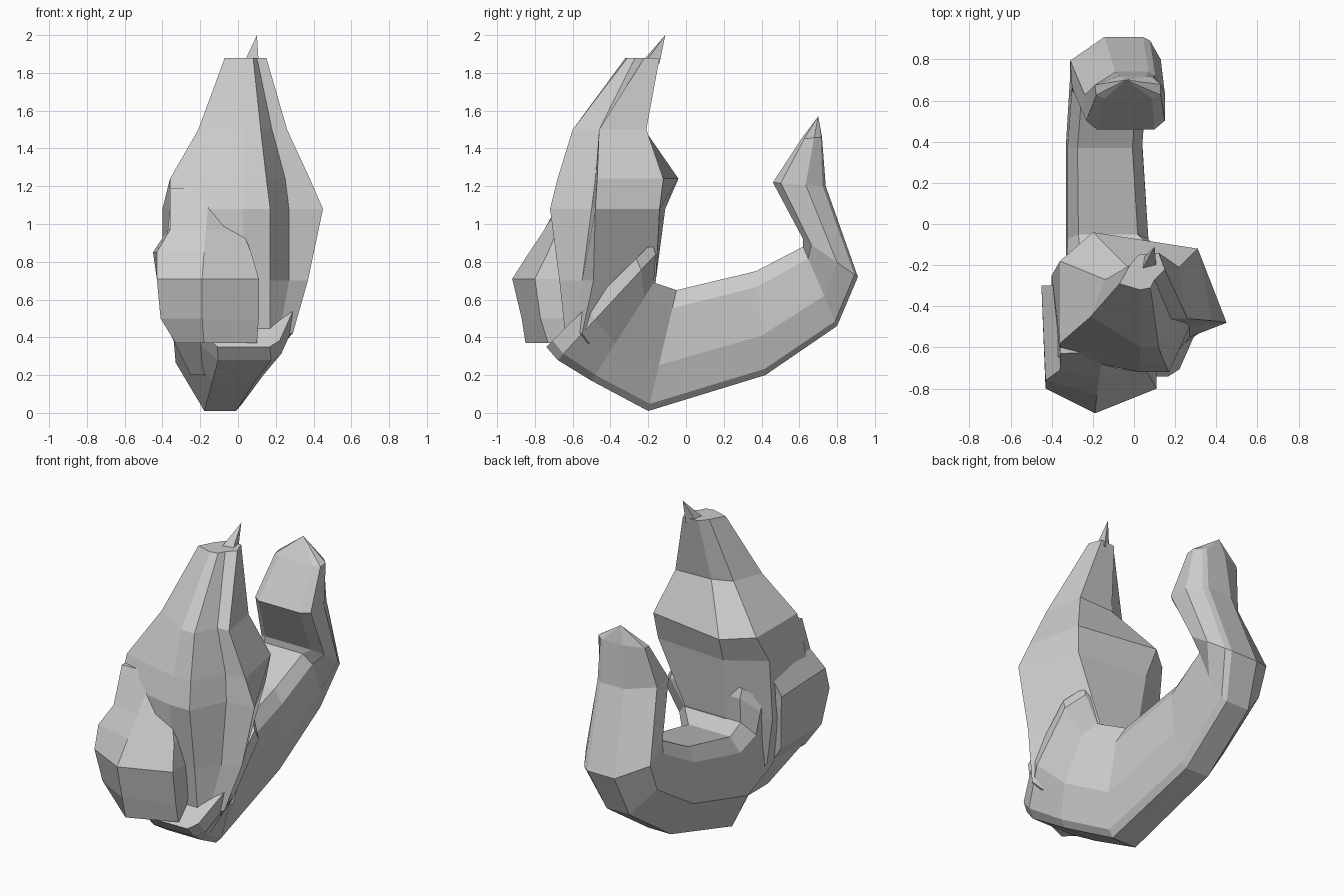
import bpy, bmesh
from mathutils import Vector


def loft(name, rings, tip=None):
    """Skin equal-length rings, cap the start, and cap or point the end."""
    bm = bmesh.new()
    loops = [[bm.verts.new(p) for p in ring] for ring in rings]
    n = len(loops[0])
    for a, b in zip(loops, loops[1:]):
        for i in range(n):
            j = (i + 1) % n
            bm.faces.new((a[i], a[j], b[j], b[i]))
    bm.faces.new(loops[0][::-1])
    if tip:
        t = bm.verts.new(tip)
        for i in range(n):
            bm.faces.new((loops[-1][i], loops[-1][(i + 1) % n], t))
    else:
        bm.faces.new(loops[-1])
    bmesh.ops.recalc_face_normals(bm, faces=bm.faces)
    mesh = bpy.data.meshes.new(name)
    bm.to_mesh(mesh)
    bm.free()
    obj = bpy.data.objects.new(name, mesh)
    bpy.context.collection.objects.link(obj)
    return obj


def level(z, pts):
    return [(x, y, z) for x, y in pts]


# Tall fluted body, one eight-sided outline per height
loft("fluted_body", [
    level(0.20, [(.06, -.45), (.08, -.44), (.08, -.38), (.04, -.22),
                 (-.10, -.20), (-.25, -.25), (-.25, -.45), (.00, -.48)]),
    level(0.42, [(.17, -.64), (.22, -.60), (.29, -.55), (.15, -.30),
                 (-.10, -.20), (-.35, -.30), (-.36, -.68), (.03, -.64)]),
    level(0.70, [(.17, -.67), (.27, -.55), (.37, -.49), (.12, -.16),
                 (-.15, -.16), (-.40, -.28), (-.40, -.66), (.03, -.67)]),
    level(1.08, [(.17, -.72), (.27, -.50), (.45, -.48), (.29, -.14),
                 (-.18, -.11), (-.40, -.25), (-.36, -.64), (.03, -.72)]),
    level(1.24, [(.15, -.68), (.25, -.48), (.38, -.47), (.31, -.12),
                 (-.20, -.04), (-.36, -.18), (-.36, -.58), (.03, -.68)]),
    level(1.50, [(.12, -.60), (.18, -.46), (.26, -.46), (.22, -.21),
                 (-.02, -.22), (-.14, -.27), (-.21, -.45), (.03, -.60)]),
    level(1.88, [(.08, -.31), (.10, -.27), (.15, -.22), (.12, -.14),
                 (.02, -.15), (-.02, -.20), (-.07, -.29), (.03, -.32)]),
])

# Swelling on the front left
loft("front_bulge", [
    level(0.37, [(.10, -.73), (-.18, -.85), (-.33, -.70), (-.32, -.38), (.08, -.45)]),
    level(0.50, [(.11, -.77), (-.19, -.87), (-.41, -.75), (-.41, -.35), (.11, -.45)]),
    level(0.71, [(.11, -.80), (-.19, -.92), (-.43, -.80), (-.43, -.32), (.10, -.45)]),
    level(0.85, [(.07, -.73), (-.18, -.83), (-.43, -.76), (-.45, -.30), (.07, -.45)]),
    level(0.97, [(.02, -.68), (-.17, -.75), (-.36, -.71), (-.37, -.30), (.02, -.45)]),
    level(1.19, [(-.13, -.58), (-.15, -.62), (-.36, -.63), (-.36, -.30), (-.13, -.40)]),
])


# Curled tail: inner y,z then outer y,z then left and right x
def tail_ring(iy, iz, oy, oz, x0, x1):
    shape = [(.15, 0), (.5, 0), (.87, 0), (1, .15), (1, .62),
             (.88, .94), (.8, 1), (.38, 1), (0, .6), (.02, .15)]
    a, b = Vector((iy, iz)), Vector((oy, oz))
    ring = []
    for u, t in shape:
        p = a.lerp(b, t)
        ring.append((x0 + (x1 - x0) * u, p.x, p.y))
    return ring


tail = [
    (-.18, .90, -.74, .35, -.36, .30),
    (-.16, .84, -.68, .28, -.36, .31),
    (-.17, .69, -.50, .17, -.34, .20),
    (-.05, .65, -.20, .01, -.33, .07),
    (.37, .75, .42, .20, -.33, .04),
    (.62, .88, .80, .46, -.31, .06),
    (.62, .92, .91, .72, -.31, .13),
    (.46, 1.22, .74, 1.20, -.24, .15),
    (.61, 1.45, .72, 1.46, -.19, .13),
]
loft("curled_tail", [tail_ring(*s) for s in tail], tip=(-.04, .70, 1.57))

# Small thorn on the peak
loft("peak_thorn", [level(1.85, [(.03, -.24), (.11, -.22), (.10, -.14), (.04, -.17)])],
     tip=(.10, -.11, 2.0))
